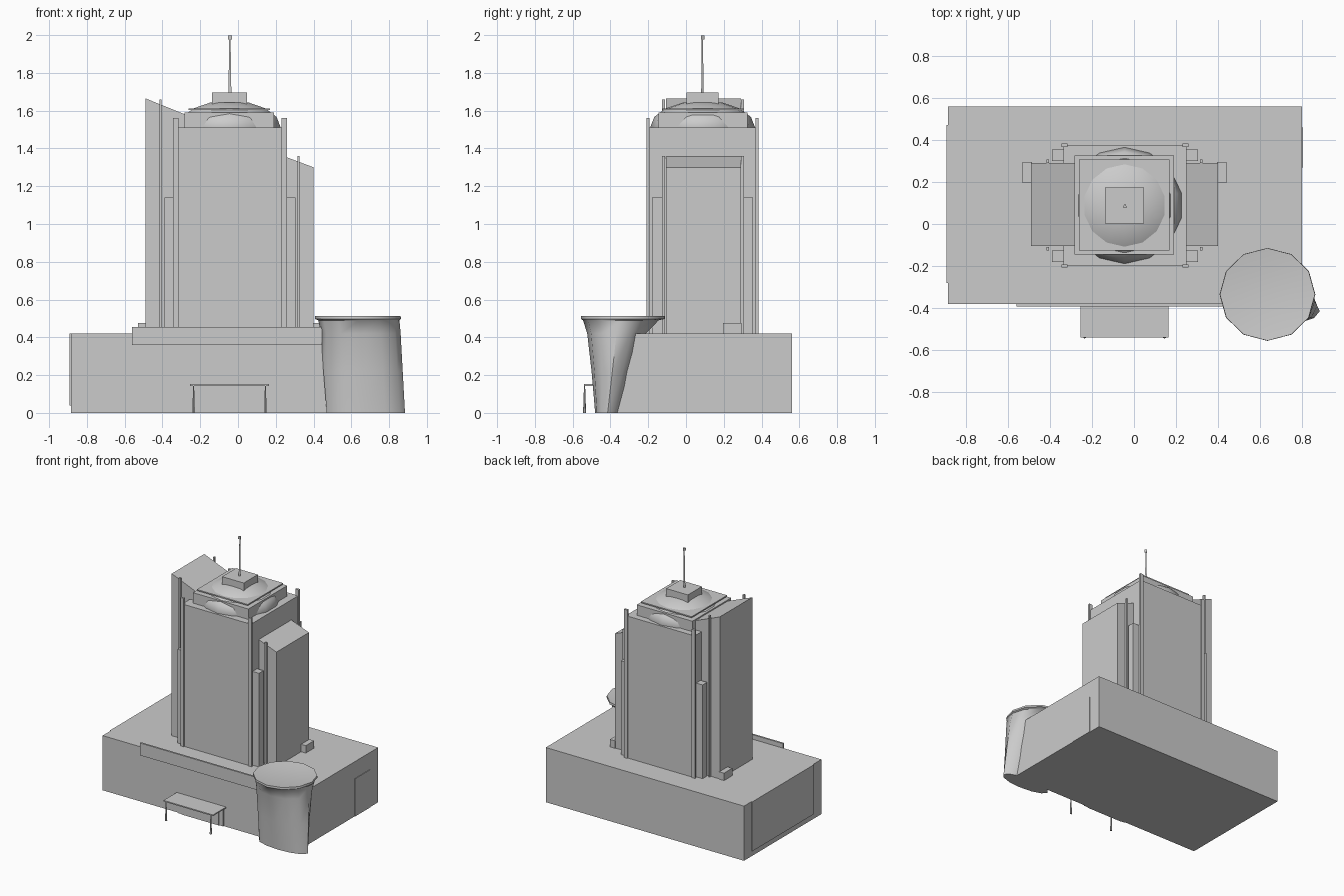
import bpy, bmesh, math

if "Cube" in bpy.data.objects:
    bpy.data.objects.remove(bpy.data.objects["Cube"])

GREY = bpy.data.materials.new("light_grey")
GREY.diffuse_color = (0.6, 0.6, 0.6, 1)
GREY.use_nodes = True
GREY.node_tree.nodes["Principled BSDF"].inputs["Base Color"].default_value = GREY.diffuse_color


def make(name, bm, smooth=False):
    bmesh.ops.recalc_face_normals(bm, faces=bm.faces)
    for f in bm.faces:
        f.smooth = smooth
    me = bpy.data.meshes.new(name)
    bm.to_mesh(me)
    bm.free()
    me.materials.append(GREY)
    ob = bpy.data.objects.new(name, me)
    bpy.context.collection.objects.link(ob)
    return ob


def box(name, x0, x1, y0, y1, z0, z1, z1_right=None):
    """Box from its limits; z1_right gives a roof sloping along x."""
    bm = bmesh.new()
    bmesh.ops.create_cube(bm, size=1)
    zr = z1 if z1_right is None else z1_right
    for v in bm.verts:
        right = v.co.x > 0
        top = zr if right else z1
        v.co = (x1 if right else x0, y1 if v.co.y > 0 else y0,
                top if v.co.z > 0 else z0)
    return make(name, bm)


def cone(name, x, y, z0, z1, r0, r1, sides):
    bm = bmesh.new()
    bmesh.ops.create_cone(bm, cap_ends=True, segments=sides,
                          radius1=r0, radius2=r1, depth=z1 - z0)
    bmesh.ops.translate(bm, vec=(x, y, (z0 + z1) / 2), verts=bm.verts)
    return make(name, bm)


# podium with its front fascia and side panels
box("podium", -0.885, 0.8, -0.38, 0.56, 0, 0.42)
box("front_fascia", -0.56, 0.445, -0.392, -0.378, 0.36, 0.455)
box("left_panel", -0.892, -0.884, -0.28, 0.47, 0.04, 0.42)
box("right_door", 0.799, 0.804, 0.27, 0.46, 0, 0.29)

# entrance: frame, door, canopy and two thin posts
box("door_frame", -0.235, 0.145, -0.387, -0.379, 0, 0.145)
box("entrance_door", -0.205, 0.11, -0.392, -0.379, 0, 0.13)
box("canopy", -0.255, 0.165, -0.54, -0.379, 0.143, 0.152)
for x in (-0.235, 0.145):
    cone("canopy_post", x, -0.537, 0, 0.145, 0.008, 0.003, 6)

# main tower shaft and lower corner shoulders
box("tower", -0.335, 0.25, -0.2, 0.375, 0.42, 1.51)
for x0, x1 in ((-0.39, -0.33), (0.245, 0.305)):
    for y0, y1 in ((-0.18, -0.125), (0.30, 0.355)):
        box("corner_shoulder", x0, x1, y0, y1, 0.42, 1.14)

# side wings with sloping roofs
box("left_wing", -0.49, -0.28, -0.105, 0.29, 0.42, 1.665, 1.58)
box("right_wing", 0.24, 0.4, -0.105, 0.29, 0.42, 1.36, 1.3)

# thin fins beside the wings
for x, top in ((-0.41, 1.66), (0.32, 1.36)):
    for y in (-0.118, 0.298):
        box("wing_fin", x - 0.006, x + 0.006, y - 0.008, y + 0.008, 0.42, top)

# thin corner strips rising past the shaft
for x in (-0.33, 0.245):
    for y in (-0.2, 0.375):
        box("corner_strip", x - 0.014, x + 0.014, y - 0.008, y + 0.008, 0.42, 1.56)

# small utility boxes beside the wings
box("utility_box", -0.53, -0.485, 0.195, 0.295, 0.42, 0.477)
box("utility_box", 0.395, 0.44, 0.195, 0.295, 0.42, 0.477)

# crown tiers
box("crown_base", -0.282, 0.19, -0.145, 0.326, 1.51, 1.59)
box("crown_slab", -0.262, 0.17, -0.125, 0.306, 1.603, 1.612)
box("crown_cap", -0.137, 0.047, 0.003, 0.173, 1.635, 1.695)

# flattened dome breaking through the crown
bm = bmesh.new()
bmesh.ops.create_uvsphere(bm, u_segments=14, v_segments=8, radius=1)
for v in bm.verts:
    v.co = (-0.045 + v.co.x * 0.277, 0.088 + v.co.y * 0.277, 1.513 + v.co.z * 0.14)
make("crown_dome", bm, True)

# antenna with tip
cone("antenna", -0.043, 0.085, 1.69, 1.99, 0.009, 0.004, 3)
cone("antenna_tip", -0.043, 0.085, 1.978, 1.998, 0.012, 0.012, 3)

# corner tub: lofted rings (cx, cy, rx, ry, z), wedge-shaped at the foot
rings = [(0.677, -0.415, 0.207, 0.066, 0.0),
         (0.662, -0.39, 0.21, 0.11, 0.22),
         (0.65, -0.368, 0.211, 0.155, 0.42),
         (0.64, -0.345, 0.215, 0.2, 0.49),
         (0.635, -0.335, 0.228, 0.221, 0.497),
         (0.635, -0.335, 0.226, 0.22, 0.512),
         (0.635, -0.335, 0.12, 0.12, 0.5)]
N = 12
bm = bmesh.new()
loops = []
for cx, cy, rx, ry, z in rings:
    loops.append([bm.verts.new((cx + rx * math.cos(2 * math.pi * i / N),
                                cy + ry * math.sin(2 * math.pi * i / N), z))
                  for i in range(N)])
for a, b in zip(loops, loops[1:]):
    for i in range(N):
        j = (i + 1) % N
        bm.faces.new((a[i], a[j], b[j], b[i]))
bm.faces.new(loops[0])
bm.faces.new(loops[-1])
tub = make("corner_tub", bm, True)
bpy.context.view_layer.objects.active = tub
tub.select_set(True)
bpy.ops.object.shade_smooth_by_angle(angle=math.radians(40))
